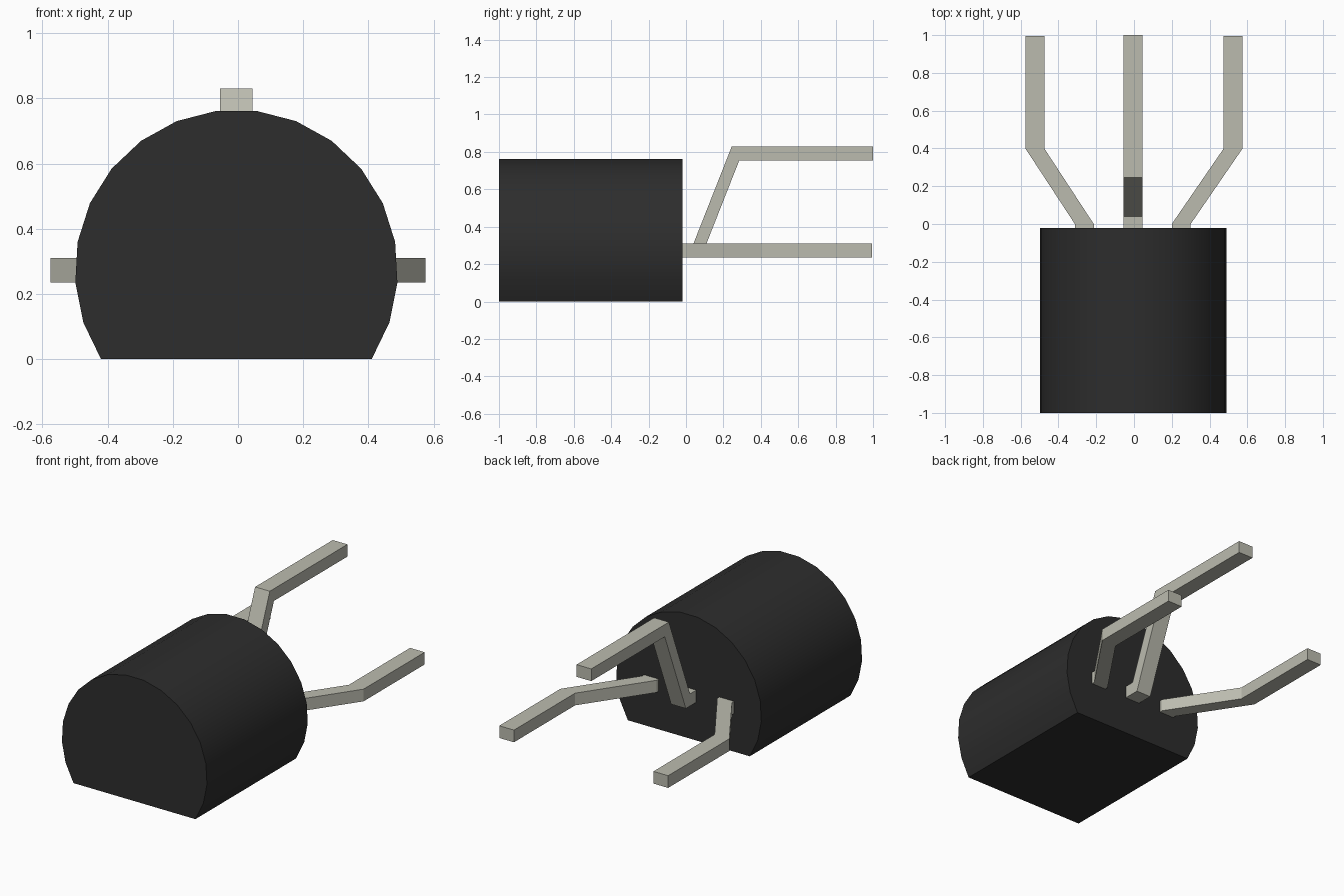
import bpy, bmesh
from math import sin, cos, radians
from mathutils import Vector

cube = bpy.data.objects.get("Cube")
if cube:
    bpy.data.objects.remove(cube, do_unlink=True)


def material(name, rgb):
    mat = bpy.data.materials.new(name)
    mat.use_nodes = True
    mat.diffuse_color = (*rgb, 1)
    mat.node_tree.nodes["Principled BSDF"].inputs["Base Color"].default_value = (*rgb, 1)
    return mat


def prism(name, profile, offset, mat):
    """Extrude a closed profile along the offset."""
    bm = bmesh.new()
    face = bm.faces.new([bm.verts.new(p) for p in profile])
    ext = bmesh.ops.extrude_face_region(bm, geom=[face], use_keep_orig=True)
    moved = [v for v in ext["geom"] if isinstance(v, bmesh.types.BMVert)]
    bmesh.ops.translate(bm, verts=moved, vec=Vector(offset))
    bmesh.ops.recalc_face_normals(bm, faces=bm.faces)
    mesh = bpy.data.meshes.new(name)
    bm.to_mesh(mesh)
    bm.free()
    mesh.materials.append(mat)
    obj = bpy.data.objects.new(name, mesh)
    bpy.context.collection.objects.link(obj)
    return obj


black = material("black plastic", (0.026, 0.026, 0.026))
metal = material("dull tin", (0.5, 0.5, 0.43))

# Rounded case with a flat underside
RADIUS, CENTRE_X, CENTRE_Z, SIDES, HALF_ARC = 0.495, -0.005, 0.27, 17, 123
angles = [radians(HALF_ARC * (2 * i / SIDES - 1)) for i in range(SIDES + 1)]
arc = [(CENTRE_X + RADIUS * sin(a), -1, max(0, CENTRE_Z + RADIUS * cos(a))) for a in angles]
case = prism("case", arc, (0, 0.98, 0), black)
bpy.ops.object.select_all(action="DESELECT")
case.select_set(True)
bpy.context.view_layer.objects.active = case
bpy.ops.object.shade_smooth_by_angle(angle=radians(30))

# Outer leads, splayed sideways
LOW, HIGH, BACK = 0.235, 0.31, -0.02
for name, side, root in (("left_lead", 1, 0.25), ("right_lead", -1, 0.263)):
    path = [(root, BACK), (root, 0), (0.525, 0.4), (0.525, 0.995)]
    outline = [(side * (x - 0.05), y, LOW) for x, y in path]
    outline += [(side * (x + 0.05), y, LOW) for x, y in reversed(path)]
    prism(name, outline, (0, 0, HIGH - LOW), metal)

# Middle lead, bent upward
bend = [(BACK, HIGH), (0.04, HIGH), (0.245, 0.83), (1, 0.83),
        (1, 0.755), (0.285, 0.755), (0.08, LOW), (BACK, LOW)]
prism("middle_lead", [(-0.055, y, z) for y, z in bend], (0.1, 0, 0), metal)
